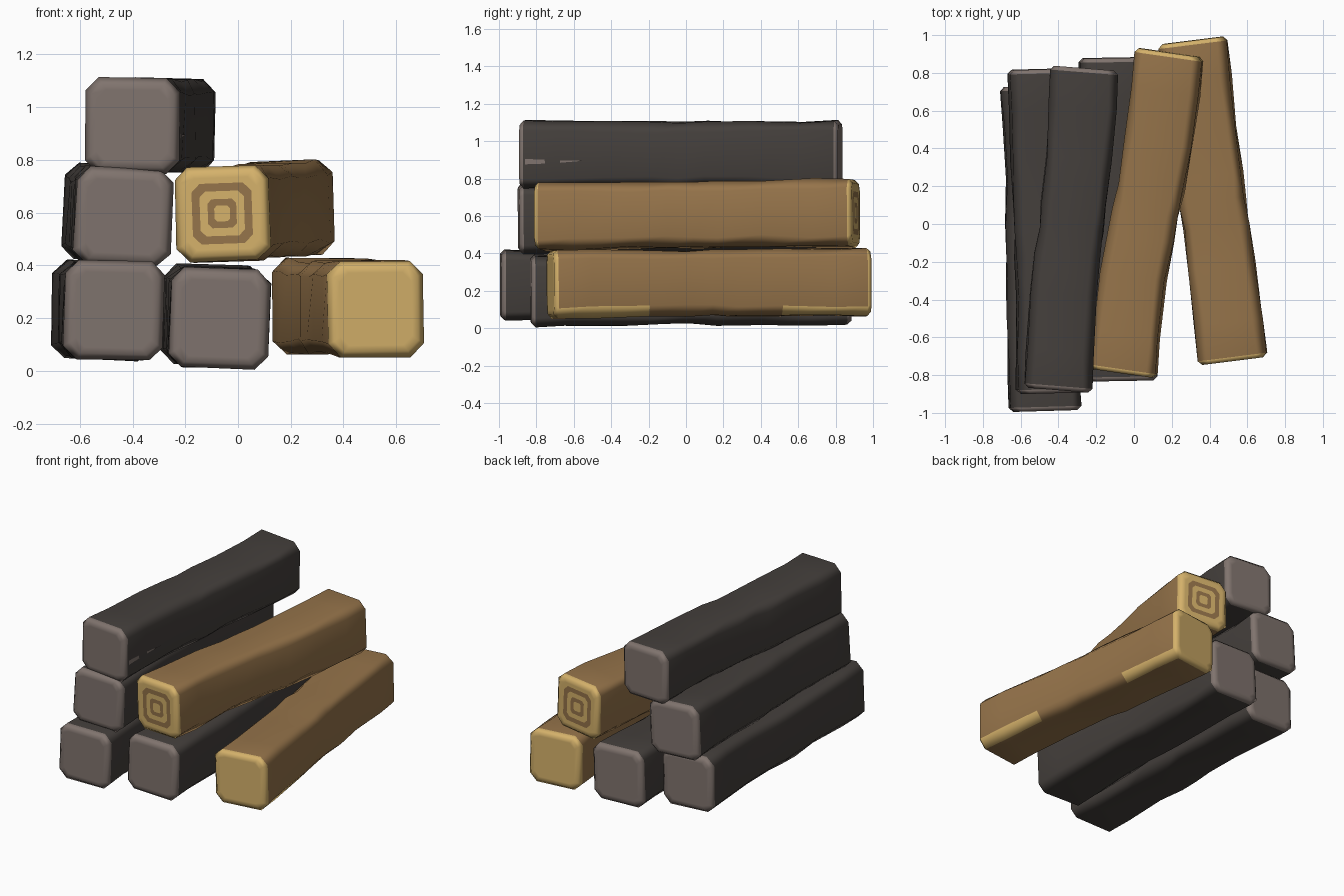
import bpy, bmesh, math, random
from mathutils import Vector, Matrix

if "Cube" in bpy.data.objects:
    bpy.data.objects.remove(bpy.data.objects["Cube"])

random.seed(4)


def make_material(name, rgb):
    m = bpy.data.materials.new(name)
    m.diffuse_color = (*rgb, 1)
    m.use_nodes = True
    m.node_tree.nodes["Principled BSDF"].inputs["Base Color"].default_value = m.diffuse_color
    return m


dark_bark = make_material("charred bark", (0.058, 0.050, 0.045))
dark_cut = make_material("charred cut end", (0.215, 0.173, 0.155))
brown_bark = make_material("brown bark", (0.30, 0.172, 0.068))
pale_cut = make_material("pale cut end", (0.66, 0.44, 0.145))


def octagon(h, c, roll):
    """Chamfered square outline in the XZ plane, counter-clockwise from the front."""
    k = h - c
    pts = [(k, -h), (h, -k), (h, k), (k, h), (-k, h), (-h, k), (-h, -k), (-k, -h)]
    r = Matrix.Rotation(roll, 2)
    return [r @ Vector(p) for p in pts]


def log(name, front, back, h, roll, bow, bark, cut, rings=False, worn=False):
    a, b = Vector(front), Vector(back)
    length = (b - a).length
    axis = (b - a).normalized()
    side = axis.cross(Vector((0, 0, 1))).normalized()
    up = side.cross(axis)
    bm = bmesh.new()
    roll = math.radians(roll)

    def loop(dist, half, chamfer, jitter=0.0):
        t = dist / length
        wave = bow * math.sin(2 * math.pi * t)
        out = []
        for p in octagon(half, chamfer, roll):
            x = p.x + wave + random.uniform(-jitter, jitter)
            z = p.y + random.uniform(-jitter, jitter)
            out.append(bm.verts.new(a + axis * dist + side * x + up * z))
        return out

    # end loops, from the centre of the cut outwards; ring bands are bark coloured
    if rings:
        cap = [(0.030, 0.010), (0.055, 0.016), (0.085, 0.022), (0.115, 0.032)]
        cap_mats = [1, 0, 1, 0]
    else:
        cap, cap_mats = [], []
    cap = cap + [(h - 0.045, 0.035), (h - 0.022, 0.04)]
    cap_mats = cap_mats + [1, 1]

    loops = [loop(0, s, c) for s, c in cap]
    mats = cap_mats[1:] + [1]
    stations = [0.022, 0.12, 0.30, 0.42, 0.5, 0.58, 0.72, 0.88, length - 0.022]
    for i, s in enumerate(stations):
        end = i in (0, len(stations) - 1)
        d = s if end else s * length
        waist = 0.009 * math.sin(math.pi * d / length)
        loops.append(loop(d, h - waist, 0.05, 0.003 if end else 0.008))
        mats.append(0)
    mats[-1] = 1
    loops += [loop(length, s, c) for s, c in reversed(cap)]
    mats += list(reversed(cap_mats[1:]))

    first = len(cap)
    for i in range(len(loops) - 1):
        for j in range(8):
            k = (j + 1) % 8
            f = bm.faces.new((loops[i][j], loops[i][k], loops[i + 1][k], loops[i + 1][j]))
            f.material_index = mats[i]
            # bare wood along the lower edge near the ends
            if worn and j == 0 and i in (first, first + 1, first + 6, first + 7):
                f.material_index = 1
    for ends in (loops[0][::-1], loops[-1]):
        bm.faces.new(ends).material_index = 1
    bmesh.ops.recalc_face_normals(bm, faces=bm.faces)
    for f in bm.faces:
        f.smooth = True
    me = bpy.data.meshes.new(name)
    bm.to_mesh(me)
    bm.free()
    me.materials.append(bark)
    me.materials.append(cut)
    ob = bpy.data.objects.new(name, me)
    bpy.context.collection.objects.link(ob)
    ob.modifiers.new("soft chamfers", "WEIGHTED_NORMAL").keep_sharp = True
    return ob


# bottom row
log("bottom_left_log", (-0.47, -0.99, 0.23), (-0.52, 0.73, 0.23), 0.188, -1.5, -0.006, dark_bark, dark_cut)
log("bottom_middle_log", (-0.07, -0.83, 0.198), (-0.10, 0.88, 0.212), 0.19, -2, 0.006, dark_bark, dark_cut)
log("bottom_right_log", (0.523, -0.725, 0.235), (0.31, 0.972, 0.247), 0.183, 0.8, 0.006, brown_bark, pale_cut, worn=True)
# middle row
log("middle_left_log", (-0.435, -0.895, 0.585), (-0.48, 0.82, 0.60), 0.184, -2.5, 0.006, dark_bark, dark_cut)
log("middle_right_log", (-0.06, -0.79, 0.597), (0.185, 0.908, 0.615), 0.181, 2, -0.016, brown_bark, pale_cut, rings=True)
# top log
log("top_log", (-0.402, -0.88, 0.93), (-0.265, 0.825, 0.93), 0.18, -0.8, -0.012, dark_bark, dark_cut)

# pale split running back from the front of the top log
me = bpy.data.meshes.new("top_log_split")
me.from_pydata([(-0.218, -0.86, 0.876), (-0.216, -0.70, 0.882), (-0.197, -0.55, 0.895),
                (-0.216, -0.70, 0.898), (-0.218, -0.86, 0.905)], [], [(0, 1, 2, 3, 4)])
me.materials.append(dark_cut)
split = bpy.data.objects.new("top_log_split", me)
bpy.context.collection.objects.link(split)
